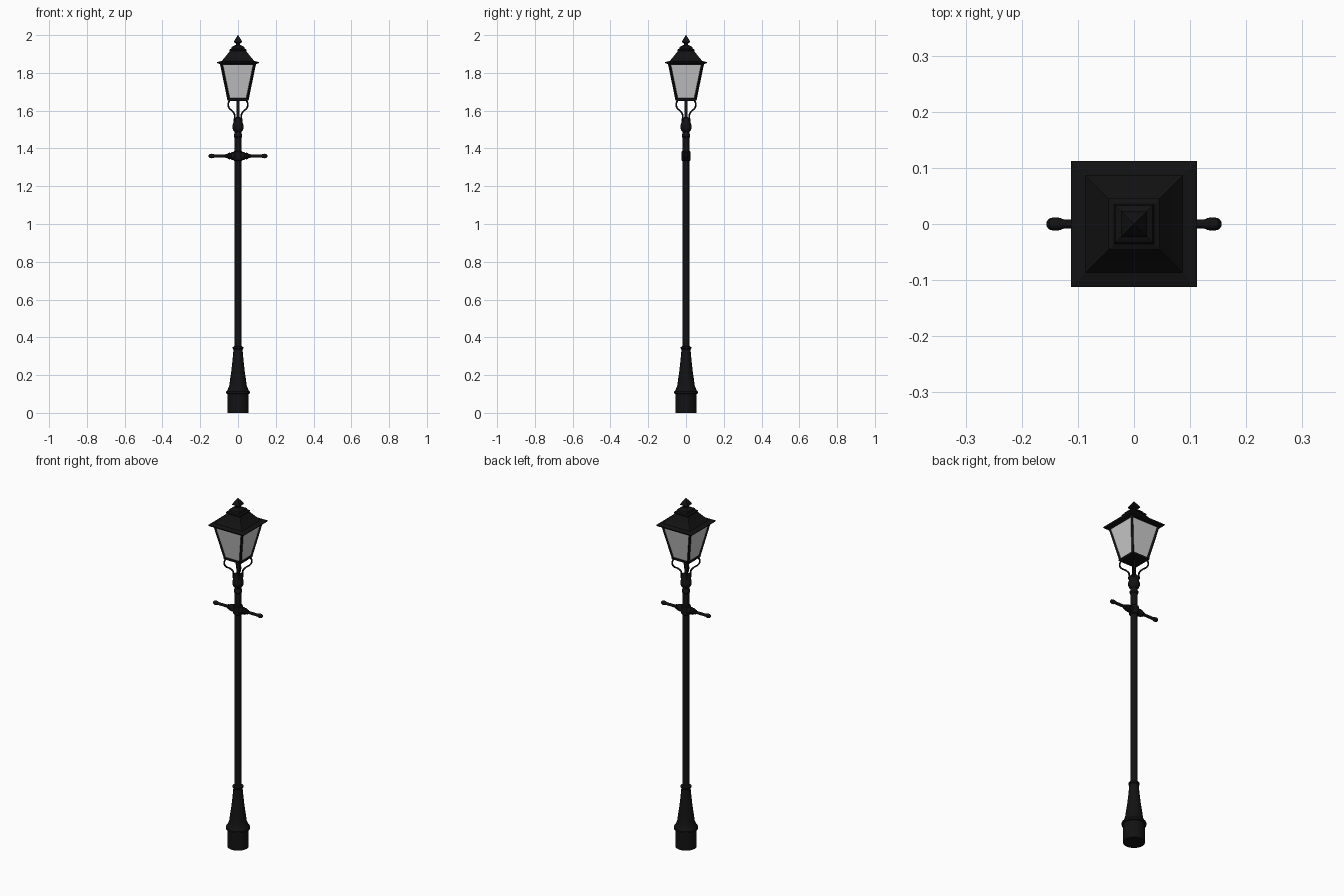
import bpy, bmesh, math
from mathutils import Matrix, Vector

if "Cube" in bpy.data.objects:
    bpy.data.objects.remove(bpy.data.objects["Cube"])


def material(name, c):
    m = bpy.data.materials.new(name)
    m.diffuse_color = (*c, 1)
    m.use_nodes = True
    m.node_tree.nodes["Principled BSDF"].inputs["Base Color"].default_value = m.diffuse_color
    return m


BLACK = material("black_iron", (0.006, 0.006, 0.006))
GLASS = material("frosted_glass", (0.6, 0.6, 0.6))


def finish(bm, name, mat, smooth):
    bmesh.ops.remove_doubles(bm, verts=bm.verts, dist=1e-6)
    bmesh.ops.recalc_face_normals(bm, faces=bm.faces)
    me = bpy.data.meshes.new(name)
    bm.to_mesh(me)
    bm.free()
    ob = bpy.data.objects.new(name, me)
    bpy.context.collection.objects.link(ob)
    me.materials.append(mat)
    if smooth:
        bpy.context.view_layer.objects.active = ob
        ob.select_set(True)
        bpy.ops.object.shade_smooth_by_angle(angle=math.radians(35))
        ob.select_set(False)
    return ob


def lathe(name, profile, sides=24, mat=BLACK, matrix=None):
    """Revolve (radius, z) points; four sides gives square sections by half-width."""
    bm = bmesh.new()
    square = sides == 4
    k = math.sqrt(2) if square else 1
    off = math.pi / 4 if square else 0
    rings = []
    for r, z in profile:
        rings.append([bm.verts.new((k * r * math.cos(off + 2 * math.pi * i / sides),
                                    k * r * math.sin(off + 2 * math.pi * i / sides), z))
                      for i in range(sides)])
    for a, b in zip(rings, rings[1:]):
        for i in range(sides):
            j = (i + 1) % sides
            bm.faces.new((a[i], a[j], b[j], b[i]))
    bm.faces.new(rings[0][::-1])
    bm.faces.new(rings[-1])
    if matrix:
        bm.transform(matrix)
    return finish(bm, name, mat, not square)


def bar(name, a, b, w, angle=0):
    """Square bar from a to b."""
    a, b = Vector(a), Vector(b)
    bm = bmesh.new()
    d = b - a
    bmesh.ops.create_cube(bm, size=1, matrix=Matrix.Translation((a + b) / 2)
                          @ d.to_track_quat('Z', 'Y').to_matrix().to_4x4()
                          @ Matrix.Diagonal((w, w, d.length, 1)))
    return finish(bm, name, BLACK, False)


# Base and tapered foot
lathe("base", [(0.056, 0), (0.056, 0.1), (0.063, 0.103), (0.063, 0.113), (0.055, 0.122),
               (0.05, 0.135), (0.046, 0.145), (0.043, 0.17), (0.035, 0.225), (0.029, 0.28),
               (0.024, 0.335), (0.028, 0.34), (0.028, 0.348), (0.019, 0.354)])
# Pole
lathe("pole", [(0.019, 0.34), (0.018, 1.48)])
# Neck mouldings above the pole
lathe("neck", [(0.017, 1.455), (0.022, 1.462), (0.022, 1.472), (0.018, 1.478), (0.018, 1.488),
               (0.025, 1.495), (0.03, 1.508), (0.03, 1.522), (0.025, 1.535), (0.025, 1.552),
               (0.021, 1.562), (0.009, 1.566), (0.009, 1.66)])

# Ladder rest: collar and two arms
lathe("collar", [(0.02, 1.334), (0.025, 1.338), (0.025, 1.382), (0.02, 1.386)])
for s, side in ((1, "right"), (-1, "left")):
    lathe("ladder_arm_" + side,
          [(0.02, 0.015), (0.02, 0.035), (0.016, 0.038), (0.018, 0.046), (0.015, 0.053),
           (0.01, 0.056), (0.012, 0.063), (0.008, 0.068), (0.008, 0.125), (0.011, 0.132),
           (0.012, 0.142), (0.01, 0.151), (0.004, 0.156)], 16,
          matrix=Matrix.Translation((0, 0, 1.36)) @ Matrix.Rotation(s * math.pi / 2, 4, 'Y'))

# Four curved brackets towards the lantern corners
PATH = [(0.026, 1.545), (0.026, 1.58), (0.042, 1.598), (0.065, 1.612), (0.073, 1.63),
        (0.068, 1.648), (0.055, 1.66)]
for i in range(4):
    ang = math.pi / 4 + i * math.pi / 2
    cu = bpy.data.curves.new("bracket", 'CURVE')
    cu.dimensions = '3D'
    cu.bevel_depth = 0.0045
    cu.bevel_resolution = 2
    cu.resolution_u = 4
    cu.use_fill_caps = True
    sp = cu.splines.new('BEZIER')
    sp.bezier_points.add(len(PATH) - 1)
    for p, (r, z) in zip(sp.bezier_points, PATH):
        p.co = (r * math.cos(ang), r * math.sin(ang), z)
        p.handle_left_type = p.handle_right_type = 'AUTO'
    cu.materials.append(BLACK)
    bpy.context.collection.objects.link(bpy.data.objects.new("bracket_%d" % i, cu))

# Lantern: floor, glass body, corner posts and rails
lathe("lantern_floor", [(0.05, 1.652), (0.055, 1.655), (0.055, 1.665), (0.05, 1.668)], 4)
lathe("glass", [(0.05, 1.662), (0.089, 1.85)], 4, GLASS)
for i in range(4):
    c = [(1, 1), (-1, 1), (-1, -1), (1, -1)]
    (x, y), (u, v) = c[i], c[(i + 1) % 4]
    bar("corner_post_%d" % i, (0.049 * x, 0.049 * y, 1.66), (0.088 * x, 0.088 * y, 1.85), 0.011)
    bar("top_rail_%d" % i, (0.088 * x, 0.088 * y, 1.845), (0.088 * u, 0.088 * v, 1.845), 0.009)

# Square stepped roof and finial
lathe("roof", [(0.09, 1.846), (0.108, 1.85), (0.112, 1.857), (0.1, 1.86), (0.086, 1.863),
               (0.065, 1.888), (0.043, 1.916), (0.045, 1.918), (0.045, 1.924), (0.036, 1.928),
               (0.033, 1.938), (0.02, 1.945), (0.012, 1.948), (0.01, 1.956)], 4)
lathe("finial", [(0.009, 1.95), (0.013, 1.958), (0.023, 1.963), (0.019, 1.972),
                 (0.01, 1.986), (0.001, 2.0)], 4)
